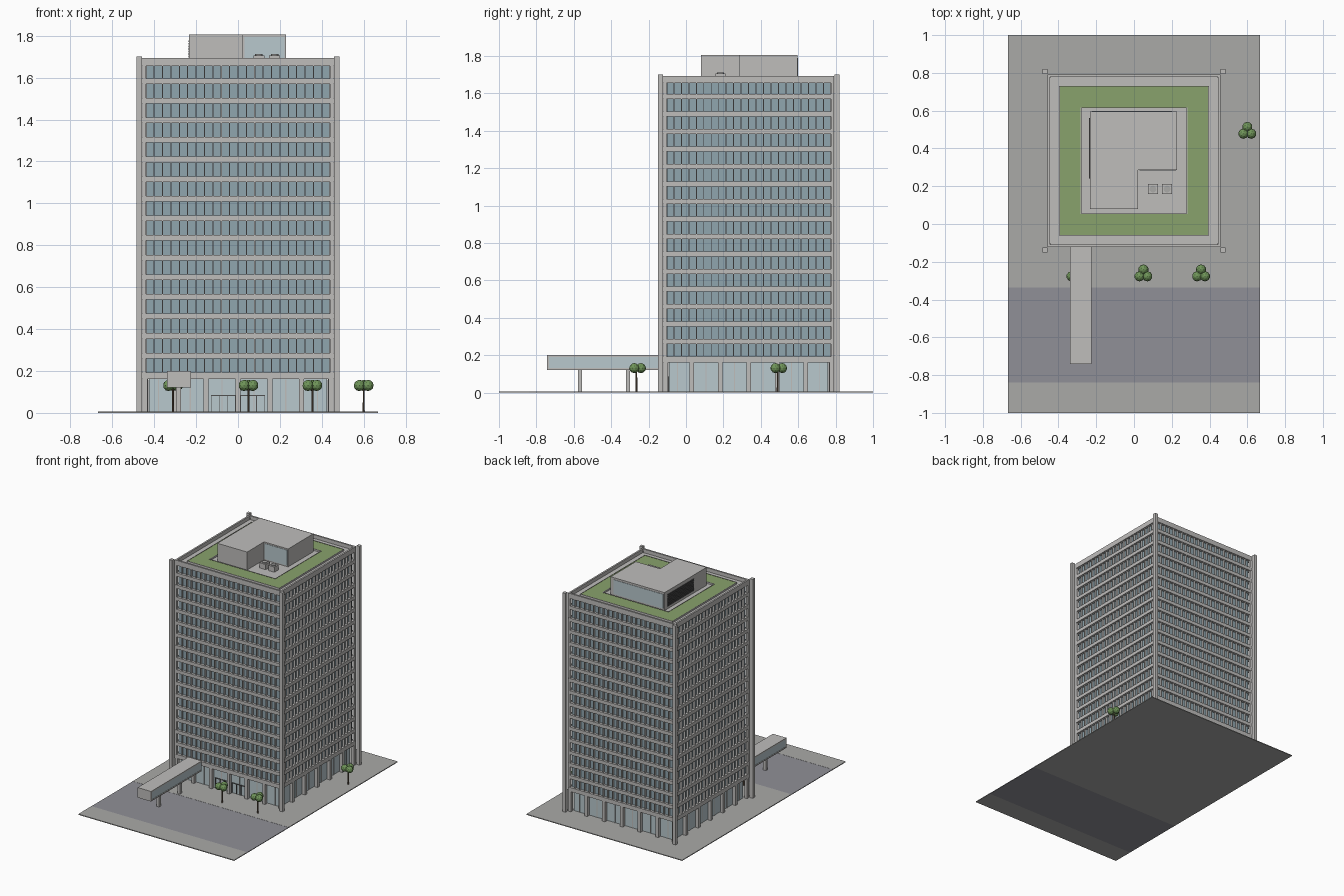
import bpy, bmesh, math
from mathutils import Matrix, Vector

if "Cube" in bpy.data.objects:
    bpy.data.objects.remove(bpy.data.objects["Cube"])

CY = 0.335          # tower centre in y
H = 0.457           # tower half width
FLOOR, BASE, TOP = 0.0936, 0.193, 1.694


def mat(name, r, g, b):
    m = bpy.data.materials.new(name)
    m.diffuse_color = (r, g, b, 1)
    m.use_nodes = True
    m.node_tree.nodes["Principled BSDF"].inputs["Base Color"].default_value = m.diffuse_color
    return m


PAVE = mat("paving", .40, .40, .39)
ROAD = mat("asphalt", .28, .28, .31)
GLASS = mat("tower_glass", .28, .38, .43)
PALE = mat("pale_glass", .48, .58, .61)
STONE = mat("concrete", .52, .51, .50)
GREEN = mat("planting", .25, .36, .15)
LEAF = mat("leaves", .16, .30, .10)
DARK = mat("dark_metal", .08, .08, .08)
BARK = mat("bark", .13, .09, .06)


def boxes(name, items, material):
    """One object from many boxes (x0, x1, y0, y1, z0, z1)."""
    bm = bmesh.new()
    for x0, x1, y0, y1, z0, z1 in items:
        m = Matrix.Translation(((x0 + x1) / 2, (y0 + y1) / 2, (z0 + z1) / 2)) @ \
            Matrix.Diagonal((x1 - x0, y1 - y0, z1 - z0, 1))
        bmesh.ops.create_cube(bm, size=1, matrix=m)
    return finish(name, bm, material)


def finish(name, bm, material):
    me = bpy.data.meshes.new(name)
    bm.to_mesh(me)
    bm.free()
    ob = bpy.data.objects.new(name, me)
    bpy.context.collection.objects.link(ob)
    me.materials.append(material)
    return ob


def square(h, z0, z1):
    return (-h, h, CY - h, CY + h, z0, z1)


def ring(outer, inner, z0, z1):
    """Four boxes forming a square ring round the tower centre."""
    o, i = outer, inner
    return [(-o, o, CY - o, CY - i, z0, z1), (-o, o, CY + i, CY + o, z0, z1),
            (-o, -i, CY - i, CY + i, z0, z1), (i, o, CY - i, CY + i, z0, z1)]


def four_sides(t, w, near, far, z0, z1):
    """Upright at offset t along each of the four faces."""
    a, b = t - w / 2, t + w / 2
    return [(a, b, CY - far, CY - near, z0, z1), (a, b, CY + near, CY + far, z0, z1),
            (-far, -near, CY + a, CY + b, z0, z1), (near, far, CY + a, CY + b, z0, z1)]


def corners(c, w, z0, z1):
    return [(sx * c - w / 2, sx * c + w / 2, CY + sy * c - w / 2, CY + sy * c + w / 2, z0, z1)
            for sx in (-1, 1) for sy in (-1, 1)]


# Site
boxes("plaza_paving", [(-.667, .667, -1, -.84, 0, .006), (-.667, .667, -.335, 1, 0, .006)], PAVE)
boxes("road", [(-.667, .667, -.84, -.335, 0, .005)], ROAD)

# Ground floor: recessed lobby, columns, door frames
boxes("lobby_glass", [square(.425, .006, .162)], PALE)
cols = []
for k in range(-2, 3):
    cols += four_sides(k * .152, .024, .43, .455, .006, .165)
boxes("ground_columns", cols + corners(.444, .024, .006, .165), STONE)
mull = []
for k in range(-5, 6):
    mull += four_sides(k * .076, .005, .42, .428, .006, .16)
boxes("lobby_mullions", mull, STONE)
doors = []
fy = CY - .43
for x0 in (-.13, .01):
    doors.append((x0, x0 + .12, fy, fy + .01, .08, .085))
    for j in range(4):
        doors.append((x0 + j * .0385, x0 + j * .0385 + .004, fy, fy + .01, .006, .08))
boxes("door_frames", doors, DARK)

# Office floors: glass core, spandrel bands, fins
boxes("tower_glass_core", [square(.437, .17, 1.66)], GLASS)
bands = [square(H, .162, BASE)]
for k in range(1, 16):
    z = BASE + k * FLOOR
    bands.append(square(H, z - FLOOR + .067, z))
boxes("spandrel_bands", bands, STONE)
fins = []
for k in range(-10, 11):
    fins += four_sides(k * .04, .005, .43, .454, BASE, 1.664)
boxes("window_fins", fins, STONE)
boxes("corner_panels", corners(.448, .017, .165, 1.68), STONE)
boxes("corner_columns", corners(.472, .026, .006, 1.70), STONE)

# Roof
boxes("roof_deck", [square(.45, 1.655, 1.666)], STONE)
boxes("parapet", ring(H, .444, 1.655, TOP), STONE)
boxes("roof_planters", ring(.392, .283, 1.664, 1.677), GREEN)
boxes("planter_kerbs", ring(.396, .392, 1.664, 1.679) + ring(.283, .279, 1.664, 1.679), STONE)

# L-shaped penthouse
bm = bmesh.new()
pts = [(-.233, .08), (.022, .08), (.022, .287), (.228, .287), (.228, .595), (-.233, .595)]
face = bm.faces.new([bm.verts.new((x, y, 1.664)) for x, y in pts])
ext = bmesh.ops.extrude_face_region(bm, geom=[face])
bmesh.ops.translate(bm, vec=(0, 0, .141), verts=[v for v in ext["geom"] if isinstance(v, bmesh.types.BMVert)])
bmesh.ops.recalc_face_normals(bm, faces=bm.faces)
finish("penthouse", bm, STONE)
boxes("penthouse_glass", [(.03, .222, .284, .29, 1.675, 1.795),
                          (-.222, .2, .592, .598, 1.68, 1.79)], PALE)
boxes("penthouse_louvres", [(-.237, -.23, .24, .56, 1.685 + i * .012, 1.694 + i * .012) for i in range(8)], DARK)

# Roof cooling units
boxes("cooling_units", [(x - .026, x + .026, .159, .211, 1.664, 1.706) for x in (.1, .175)], STONE)
bm = bmesh.new()
for x in (.1, .175):
    bmesh.ops.create_cone(bm, cap_ends=True, segments=16, radius1=.018, radius2=.018, depth=.008,
                          matrix=Matrix.Translation((x, .185, 1.708)))
finish("cooling_fans", bm, PAVE)

# Footbridge over the road
bx0, bx1, by0, by1 = -.34, -.225, -.742, -.122
boxes("footbridge_shell", [(bx0, bx1, by0, by1, .122, .132), (bx0, bx1, by0, by1, .19, .2),
                           (bx0, bx1, by0, by0 + .01, .132, .19)], STONE)
boxes("footbridge_glass", [(bx0 + .002, bx1 - .002, by0 + .01, by1, .132, .19)], PALE)
boxes("footbridge_piers", [(-.295, -.271, y - .011, y + .011, .004, .125) for y in (-.567, -.31)], STONE)

# Street trees
trunks, leaves = bmesh.new(), bmesh.new()
for x, y in ((-.31, -.265), (.05, -.265), (.355, -.265), (.6, .49)):
    bmesh.ops.create_cone(trunks, cap_ends=True, segments=8, radius1=.005, radius2=.004, depth=.12,
                          matrix=Matrix.Translation((x, y, .064)))
    for k in range(3):
        a = math.radians(90 + 120 * k)
        c = Vector((x + .024 * math.cos(a), y + .024 * math.sin(a), .131))
        bmesh.ops.create_icosphere(leaves, subdivisions=2, radius=.027,
                                   matrix=Matrix.Translation(c))
finish("tree_trunks", trunks, BARK)
finish("tree_leaves", leaves, LEAF)
